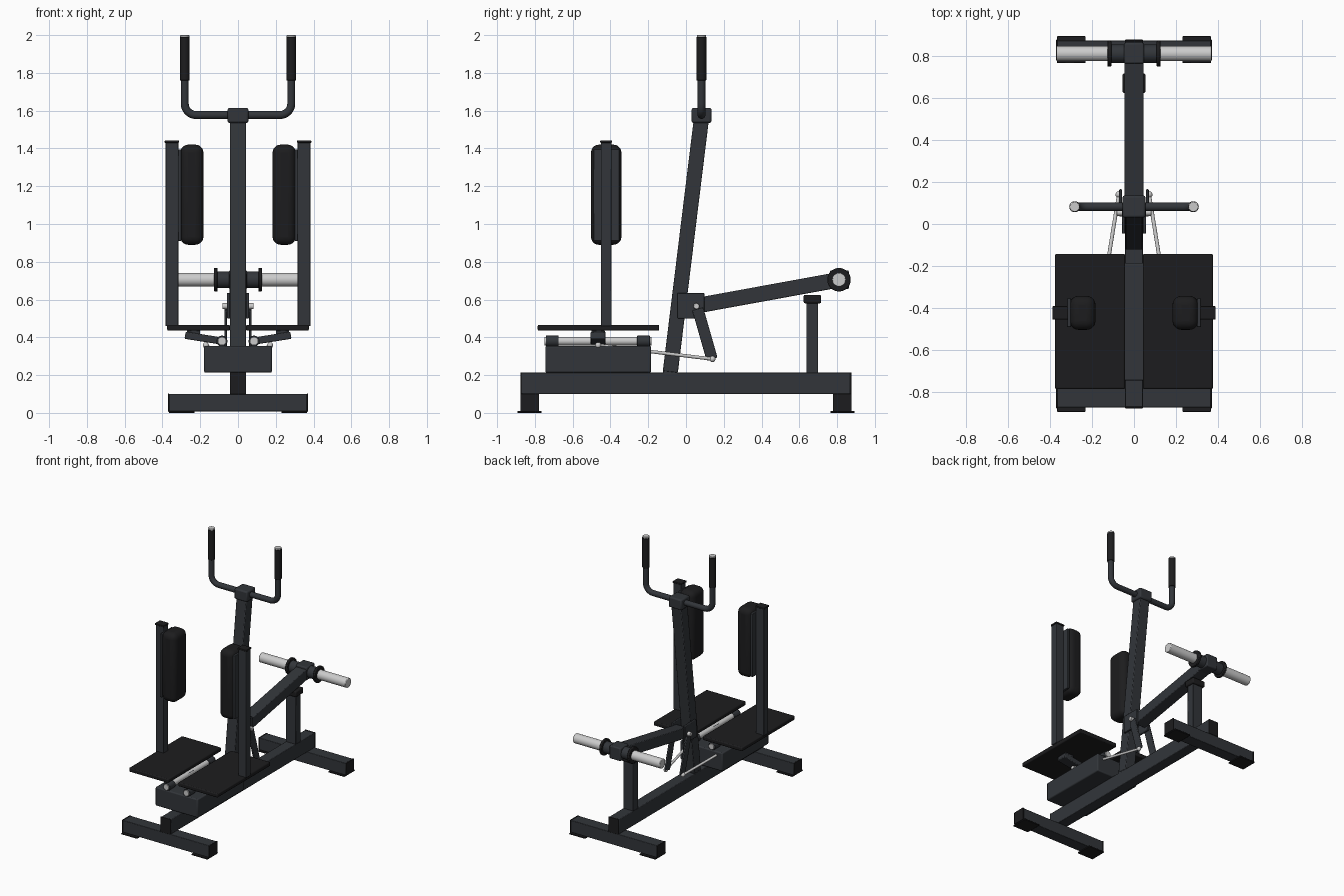
import bpy, math
from mathutils import Vector

if "Cube" in bpy.data.objects:
    bpy.data.objects.remove(bpy.data.objects["Cube"])


def material(name, col):
    m = bpy.data.materials.new(name)
    m.diffuse_color = (*col, 1)
    m.use_nodes = True
    m.node_tree.nodes["Principled BSDF"].inputs["Base Color"].default_value = m.diffuse_color
    return m


FRAME = material("frame_paint", (0.032, 0.036, 0.042))
BLACK = material("black_rubber", (0.012, 0.012, 0.013))
STEEL = material("bright_steel", (0.6, 0.6, 0.62))


def finish(ob, name, mat, bevel=0.0, segs=2):
    ob.name = name
    ob.data.materials.append(mat)
    if bevel:
        b = ob.modifiers.new("bevel", "BEVEL")
        b.width, b.segments = bevel, segs
    bpy.ops.object.shade_smooth_by_angle(angle=math.radians(35))
    return ob


def box(name, x, y, z, mat=FRAME, bevel=0.004, segs=2):
    """Box from (min, max) ranges."""
    c = [(a[0] + a[1]) / 2 for a in (x, y, z)]
    s = [a[1] - a[0] for a in (x, y, z)]
    bpy.ops.mesh.primitive_cube_add(size=1, location=c)
    ob = bpy.context.object
    for v in ob.data.vertices:
        v.co = Vector(v.co[i] * s[i] for i in range(3))
    return finish(ob, name, mat, bevel, segs)


def beam(name, p, q, across, depth, mat=FRAME, bevel=0.005):
    """Rectangular bar between two points in a plane of constant x or y."""
    p, q = Vector(p), Vector(q)
    d = q - p
    bpy.ops.mesh.primitive_cube_add(size=1, location=(p + q) / 2)
    ob = bpy.context.object
    for v in ob.data.vertices:
        v.co = Vector((v.co.x * across, v.co.y * depth, v.co.z * d.length))
    if abs(d.x) > 1e-5:
        ob.rotation_euler = (0, math.atan2(d.x, d.z), 0)
    else:
        ob.rotation_euler = (-math.atan2(d.y, d.z), 0, 0)
    return finish(ob, name, mat, bevel)


def rod(name, p, q, r, mat=STEEL, bevel=0.0):
    p, q = Vector(p), Vector(q)
    d = q - p
    bpy.ops.mesh.primitive_cylinder_add(vertices=32, radius=r, depth=d.length, location=(p + q) / 2)
    ob = bpy.context.object
    ob.rotation_euler = d.to_track_quat('Z', 'Y').to_euler()
    return finish(ob, name, mat, bevel)


def ball(name, p, r):
    bpy.ops.mesh.primitive_uv_sphere_add(segments=20, ring_count=12, radius=r, location=p)
    return finish(bpy.context.object, name, STEEL)


def sx(s, a, b):
    return (min(s * a, s * b), max(s * a, s * b))


# Base: spine tube and two cross feet
box("base_spine", (-0.042, 0.042), (-0.875, 0.87), (0.10, 0.213))
for e in (-1, 1):
    end = "front" if e < 0 else "rear"
    box(end + "_spine_cap", (-0.043, 0.043), sx(e, 0.868, 0.876), (0.098, 0.215), BLACK, 0.002)
    box(end + "_cross_foot", (-0.366, 0.366), sx(e, 0.78, 0.873), (0.008, 0.10))
    for s in (-1, 1):
        box(end + "_foot_cap", sx(s, 0.364, 0.371), sx(e, 0.777, 0.876), (0.006, 0.102), BLACK, 0.002)
        box(end + "_foot_pad", sx(s, 0.23, 0.366), sx(e, 0.765, 0.893), (0, 0.01), BLACK, 0.003)

# Housing carrying the hinge shafts
box("hinge_housing", (-0.18, 0.18), (-0.745, -0.185), (0.213, 0.355), FRAME, 0.008)

# Leaning main post and head block
beam("main_post", (0, -0.083, 0.217), (0, 0.082, 1.56), 0.084, 0.08)
box("foot_of_post", (-0.04, 0.04), (-0.122, -0.046), (0.21, 0.24), bevel=0.002)
box("head_block", (-0.055, 0.055), (0.03, 0.135), (1.535, 1.615), FRAME, 0.01)

# U-shaped handlebar, swept along a filleted path
pts = []
for s in (-1, 1):
    side = [(s * 0.282, 0.082, 1.99)]
    for i in range(9):
        a = math.pi / 2 * i / 8
        side.append((s * (0.222 + 0.06 * math.cos(a)), 0.082, 1.637 - 0.06 * math.sin(a)))
    pts += side if s < 0 else side[::-1]
cu = bpy.data.curves.new("handlebar", "CURVE")
cu.dimensions = "3D"
cu.bevel_depth, cu.bevel_resolution, cu.use_fill_caps = 0.021, 5, True
sp = cu.splines.new("POLY")
sp.points.add(len(pts) - 1)
for pt, co in zip(sp.points, pts):
    pt.co = (*co, 1)
ob = bpy.data.objects.new("handlebar", cu)
bpy.context.collection.objects.link(ob)
cu.materials.append(FRAME)

# Lever arm with weight hub and its rest post
beam("lever_arm", (0, 0.06, 0.568), (0, 0.80, 0.703), 0.09, 0.082)
box("lever_hub_block", (-0.048, 0.048), (0.762, 0.862), (0.655, 0.755), FRAME, 0.008)
rod("weight_hub", (-0.115, 0.81, 0.705), (0.115, 0.81, 0.705), 0.044, FRAME)
box("rest_post", (-0.042, 0.042), (0.638, 0.70), (0.21, 0.585))
box("rest_bumper", (-0.055, 0.055), (0.623, 0.716), (0.58, 0.625), BLACK, 0.008)
rod("pivot_pin", (-0.083, 0.055, 0.565), (0.083, 0.055, 0.565), 0.016, STEEL, 0.003)

for s in (-1, 1):
    # Handle grips
    rod("grip", (s * 0.282, 0.082, 1.76), (s * 0.282, 0.082, 1.99), 0.026, BLACK, 0.003)
    rod("grip_end", (s * 0.282, 0.082, 1.985), (s * 0.282, 0.082, 2.0), 0.024, STEEL, 0.003)

    # Weight sleeves and collars
    rod("weight_sleeve", (s * 0.11, 0.81, 0.705), (s * 0.368, 0.81, 0.705), 0.036, STEEL, 0.004)
    rod("weight_collar", (s * 0.108, 0.81, 0.705), (s * 0.127, 0.81, 0.705), 0.062, BLACK, 0.004)

    # Pivot plates, crank and push rod
    box("pivot_plate", sx(s, 0.042, 0.058), (-0.045, 0.097), (0.50, 0.635))
    beam("crank", (s * 0.064, 0.062, 0.55), (s * 0.064, 0.138, 0.285), 0.014, 0.06)
    rod("push_rod", (s * 0.072, 0.14, 0.285), (s * 0.17, -0.465, 0.358), 0.009)
    ball("rod_end", (s * 0.072, 0.14, 0.285), 0.016)
    ball("rod_end", (s * 0.17, -0.465, 0.358), 0.016)

    # Hinge shaft with bearings
    rod("hinge_shaft", (s * 0.085, -0.75, 0.38), (s * 0.085, -0.183, 0.38), 0.022)
    for y in (-0.708, -0.225):
        rod("shaft_bearing", (s * 0.085, y - 0.034, 0.38), (s * 0.085, y + 0.034, 0.38), 0.029, FRAME, 0.003)

    # Swing bracket, foot plate, upright and thigh pad
    beam("swing_bracket", (s * 0.07, -0.465, 0.378), (s * 0.28, -0.465, 0.411), 0.038, 0.08)
    box("bracket_spacer", sx(s, 0.20, 0.27), (-0.50, -0.43), (0.40, 0.437))
    box("foot_plate", sx(s, 0.042, 0.375), (-0.785, -0.142), (0.435, 0.466), BLACK, 0.007)
    box("pad_upright", sx(s, 0.316, 0.384), (-0.45, -0.395), (0.46, 1.432))
    box("upright_cap", sx(s, 0.313, 0.388), (-0.454, -0.391), (1.43, 1.443), BLACK, 0.003)
    box("pad_backing", sx(s, 0.30, 0.318), (-0.49, -0.352), (0.91, 1.395), FRAME, 0.003)
    box("thigh_pad", sx(s, 0.183, 0.306), (-0.503, -0.342), (0.89, 1.42), BLACK, 0.042, 5)
